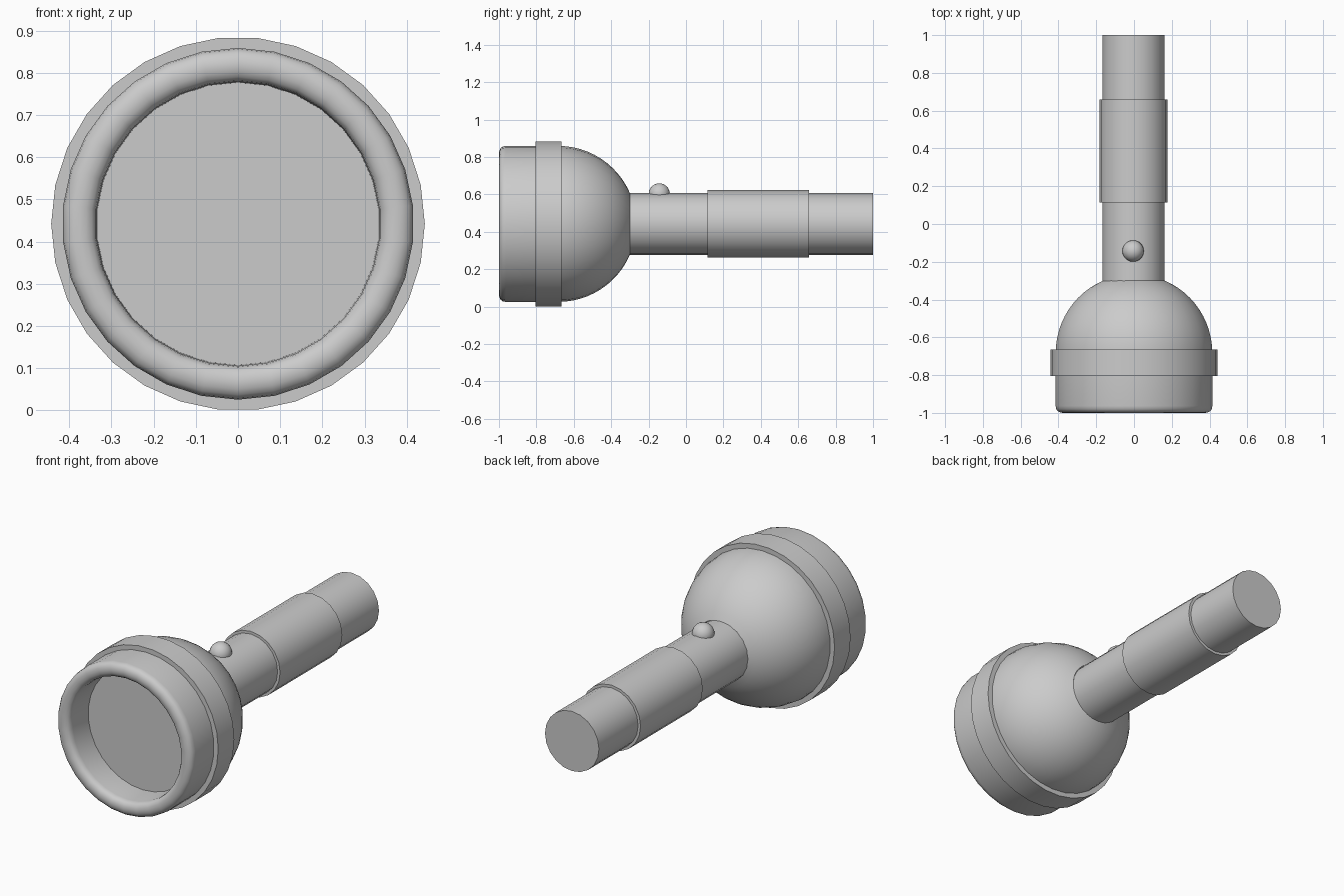
import bpy, bmesh, math

if "Cube" in bpy.data.objects:
    bpy.data.objects.remove(bpy.data.objects["Cube"])

AXIS_Z = 0.442


def lathe(name, profile, sides, phase=0.0, x=0.0, closed=False, angle=35):
    """Spin (radius, y) points round the torch axis."""
    bm = bmesh.new()
    rings = []
    for r, y in profile:
        if r == 0:
            rings.append([bm.verts.new((x, y, AXIS_Z))] * sides)
            continue
        ring = []
        for i in range(sides):
            a = phase + 2 * math.pi * i / sides
            ring.append(bm.verts.new((x + r * math.cos(a), y, AXIS_Z + r * math.sin(a))))
        rings.append(ring)
    pairs = list(zip(rings, rings[1:]))
    if closed:
        pairs.append((rings[-1], rings[0]))
    for a, b in pairs:
        for i in range(sides):
            j = (i + 1) % sides
            bm.faces.new(list(dict.fromkeys((a[i], a[j], b[j], b[i]))))
    bmesh.ops.recalc_face_normals(bm, faces=bm.faces)
    mesh = bpy.data.meshes.new(name)
    bm.to_mesh(mesh)
    bm.free()
    obj = bpy.data.objects.new(name, mesh)
    bpy.context.collection.objects.link(obj)
    smooth(obj, angle)
    return obj


def smooth(obj, angle=35):
    bpy.ops.object.select_all(action='DESELECT')
    obj.select_set(True)
    bpy.context.view_layer.objects.active = obj
    bpy.ops.object.shade_smooth_by_angle(angle=math.radians(angle))


# Head: recessed lens, rounded rim, straight wall and dome
R = 0.417
profile = [(0, -0.83), (0.335, -0.83)]
for i in range(9):
    t = math.pi * i / 8
    profile.append((0.377 - 0.040 * math.cos(t), -0.963 - 0.037 * math.sin(t) ** 0.8 if 0 < i < 8 else -0.963))
dome_end = math.acos(0.165 / R)
for i in range(13):
    t = dome_end * i / 12
    profile.append((R * math.cos(t), -0.683 + R * math.sin(t)))
lathe("head", profile, 30, math.pi / 2, angle=50)

# Raised band around the head
lathe("head_band", [(0.41, -0.805), (0.443, -0.805), (0.443, -0.665), (0.41, -0.665)],
      30, closed=True)

# Handle tube and thicker grip sleeve
lathe("handle", [(0.165, -0.305), (0.165, 1.0), (0, 1.0)], 20, x=-0.003)
lathe("grip", [(0.164, 0.115), (0.18, 0.115), (0.18, 0.658), (0.164, 0.658)],
      20, x=-0.003, closed=True)

# Round switch button
bpy.ops.mesh.primitive_uv_sphere_add(segments=20, ring_count=12, radius=0.057,
                                     location=(-0.005, -0.143, 0.602))
button = bpy.context.object
button.name = "switch_button"
smooth(button)
